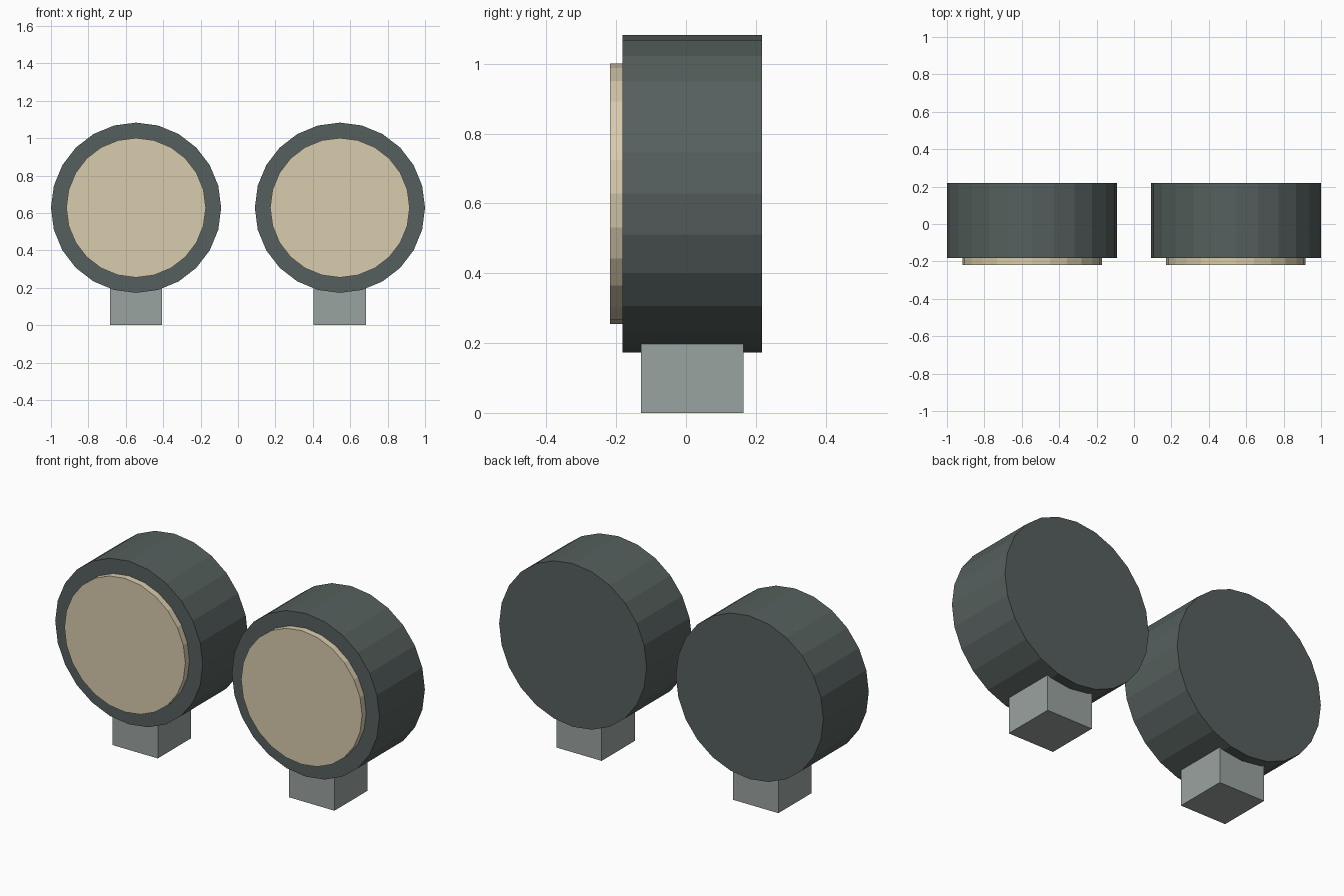
import bpy
import math

cube = bpy.data.objects.get("Cube")
if cube:
    bpy.data.objects.remove(cube, do_unlink=True)


def material(name, rgb):
    mat = bpy.data.materials.new(name)
    mat.use_nodes = True
    color = (*rgb, 1.0)
    mat.diffuse_color = color
    mat.node_tree.nodes["Principled BSDF"].inputs["Base Color"].default_value = color
    return mat


DARK = material("dark_slate", (0.093, 0.117, 0.112))
CREAM = material("cream", (0.69, 0.597, 0.423))
GREY = material("mid_grey", (0.323, 0.366, 0.352))

AXIS_Z = 0.628   # height of the drum axis
CENTRE_Y = 0.018  # middle of drum and foot


def finish(name, mat):
    obj = bpy.context.object
    obj.name = obj.data.name = name
    obj.data.materials.append(mat)
    bpy.ops.object.transform_apply(location=False, rotation=True, scale=True)


def disc(name, x, radius, y_front, y_back, mat):
    """24-sided drum whose axis runs front to back."""
    bpy.ops.mesh.primitive_cylinder_add(
        vertices=24, radius=radius, depth=y_back - y_front,
        location=(x, (y_front + y_back) / 2, AXIS_Z),
        rotation=(math.pi / 2, 0, 0))
    finish(name, mat)


def block(name, x, size, mat):
    bpy.ops.mesh.primitive_cube_add(size=1, location=(x, CENTRE_Y, size[2] / 2))
    bpy.context.object.scale = size
    finish(name, mat)


# Two identical lamps, one on each side
for side, sign in (("left", 1), ("right", -1)):
    x = sign * 0.545
    disc(f"{side}_housing", x, 0.455, -0.182, 0.218, DARK)
    disc(f"{side}_lens", x, 0.373, -0.218, -0.17, CREAM)
    block(f"{side}_foot", x, (0.28, 0.293, 0.24), GREY)
